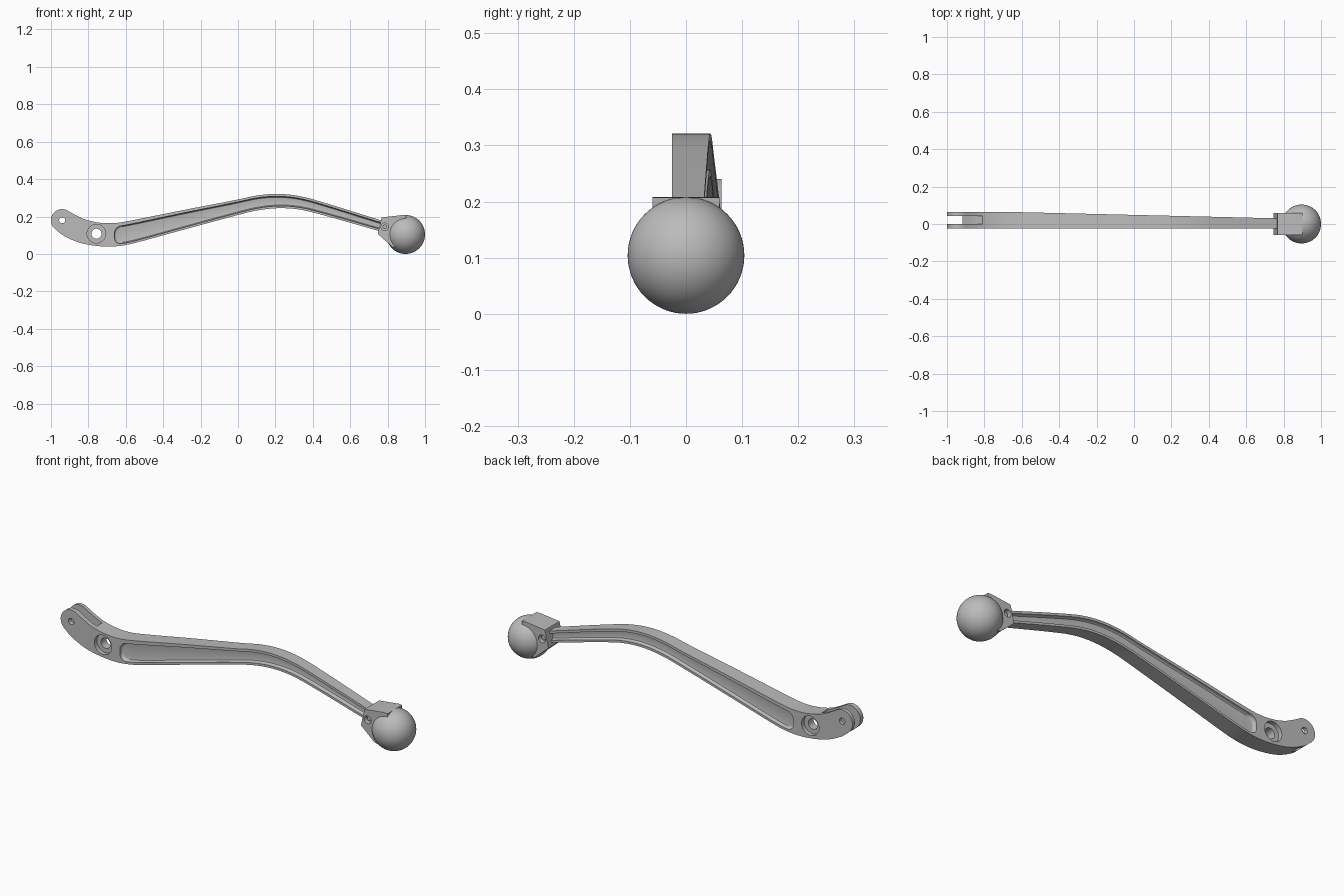
import bpy, bmesh, math
from mathutils import Vector

if "Cube" in bpy.data.objects:
    bpy.data.objects.remove(bpy.data.objects["Cube"], do_unlink=True)

metal = bpy.data.materials.new("satin grey metal")
metal.use_nodes = True
GREY = (0.5, 0.5, 0.5, 1)
metal.diffuse_color = GREY
metal.node_tree.nodes["Principled BSDF"].inputs["Base Color"].default_value = GREY

# Edge curves of the arm, as height along x
TOP = [(-0.92, 0.237), (-0.88, 0.214), (-0.82, 0.185), (-0.74, 0.167), (-0.66, 0.165),
       (-0.58, 0.177), (-0.3, 0.233), (0, 0.291), (0.1, 0.312), (0.2, 0.321),
       (0.3, 0.314), (0.4, 0.292), (0.77, 0.178), (0.86, 0.15)]
BOTTOM = [(-0.975, 0.131), (-0.94, 0.102), (-0.86, 0.064), (-0.78, 0.046), (-0.69, 0.039),
          (-0.61, 0.046), (-0.53, 0.064), (-0.3, 0.127), (0, 0.208), (0.1, 0.232),
          (0.2, 0.244), (0.3, 0.241), (0.4, 0.222), (0.77, 0.118), (0.86, 0.093)]
PIVOT = Vector((-0.94, 0.18))
R = 0.06
FRONT = -0.025


def curve(pts, x):
    """Smooth height through the points."""
    n = len(pts)
    i = max(k for k in range(n - 1) if pts[k][0] <= x or k == 0)

    def slope(k):
        a, b = pts[max(k - 1, 0)], pts[min(k + 1, n - 1)]
        return (b[1] - a[1]) / (b[0] - a[0])
    (x0, z0), (x1, z1) = pts[i], pts[i + 1]
    h = x1 - x0
    t = (x - x0) / h
    return (z0 * (2*t**3 - 3*t*t + 1) + z1 * (3*t*t - 2*t**3)
            + h * slope(i) * (t**3 - 2*t*t + t) + h * slope(i + 1) * (t**3 - t*t))


def arm_edges(x):
    cap = math.sqrt(max(R * R - (x - PIVOT.x) ** 2, 0))
    top = PIVOT.y + cap if x < TOP[0][0] else curve(TOP, x)
    low = PIVOT.y - cap if x < BOTTOM[0][0] else curve(BOTTOM, x)
    return top, low


def back(x):
    return 0.063 - 0.033 * max(0, x + 0.6) / 1.38


def finish(name, bm):
    bmesh.ops.remove_doubles(bm, verts=bm.verts, dist=1e-5)
    bmesh.ops.recalc_face_normals(bm, faces=bm.faces)
    me = bpy.data.meshes.new(name)
    bm.to_mesh(me)
    bm.free()
    me.materials.append(metal)
    ob = bpy.data.objects.new(name, me)
    bpy.context.collection.objects.link(ob)
    return ob


def loft(name, rings):
    """Solid through rings, each a row of (top, bottom) point pairs."""
    bm = bmesh.new()
    rows = [[(bm.verts.new(t), bm.verts.new(b)) for t, b in ring] for ring in rings]
    for row in (rows[0], rows[-1]):
        for p, q in zip(row, row[1:]):
            bm.faces.new((p[0], q[0], q[1], p[1]))
    for r, s in zip(rows, rows[1:]):
        for i in range(len(r) - 1):
            for k in (0, 1):
                bm.faces.new((r[i][k], r[i + 1][k], s[i + 1][k], s[i][k]))
        for e in (0, -1):
            bm.faces.new((r[e][0], r[e][1], s[e][1], s[e][0]))
    return finish(name, bm)


def prism(name, outline, y0, y1):
    bm = bmesh.new()
    f = bm.faces.new([bm.verts.new((x, y0, z)) for x, z in outline])
    new = bmesh.ops.extrude_face_region(bm, geom=[f])["geom"]
    bmesh.ops.translate(bm, vec=(0, y1 - y0, 0),
                        verts=[v for v in new if isinstance(v, bmesh.types.BMVert)])
    return finish(name, bm)


def rod(name, x, z, r, y0, y1):
    bpy.ops.mesh.primitive_cylinder_add(vertices=32, radius=r, depth=y1 - y0,
                                        location=(x, (y0 + y1) / 2, z),
                                        rotation=(math.pi / 2, 0, 0))
    ob = bpy.context.object
    ob.name = name
    ob.data.materials.append(metal)
    return ob


def cut(ob, cutters):
    bpy.context.view_layer.objects.active = ob
    for c in cutters:
        c.hide_render = True
        m = ob.modifiers.new("cut", "BOOLEAN")
        m.operation, m.solver, m.object = "DIFFERENCE", "EXACT", c
        bpy.ops.object.modifier_apply(modifier=m.name)
        bpy.data.objects.remove(c, do_unlink=True)


def smooth(ob):
    bpy.ops.object.select_all(action="DESELECT")
    ob.select_set(True)
    bpy.context.view_layer.objects.active = ob
    bpy.ops.object.shade_smooth_by_angle(angle=math.radians(30))


# Arm: round fork end, then a swept bar that thins towards the knob
xs = [-1 + R * (1 - math.cos(math.pi / 2 * i / 10)) for i in range(11)]
xs += [-0.94 + 1.8 * i / 90 for i in range(1, 91)]


def arm_ring(yf):
    return [[(x, yf(x), z) for z in arm_edges(x)] for x in xs]


arm = loft("lever_arm", [arm_ring(lambda x: FRONT), arm_ring(back)])


# Long filleted pockets in both faces
def pocket_ring(inset, yf):
    start, radius = -0.66 + inset, 0.035
    ring = []
    for i in range(81):
        d = 1.49 * (i / 80) ** 1.7
        x = start + d * (0.83 - start) / 1.49
        gap = max(radius - (x - start), 0)
        corner = radius - math.sqrt(radius ** 2 - gap ** 2)
        top, low = arm_edges(x)
        extra = 0.006 * max(0, min(1, -x / 0.6))
        ring.append([(x, yf(x), top - 0.013 - extra - inset - corner),
                     (x, yf(x), low + 0.012 + inset + corner)])
    return ring


STEPS = [(0, -0.02), (0, 0.011), (0.002, 0.016), (0.005, 0.019), (0.009, 0.02)]
front_pocket = loft("front_pocket_cutter",
                    [pocket_ring(i, lambda x, d=d: FRONT + d) for i, d in STEPS])
back_pocket = loft("back_pocket_cutter",
                   [pocket_ring(i, lambda x, d=d: back(x) - d) for i, d in STEPS])

# Fork slot, pivot pin hole and counterbored mounting hole
slot = prism("slot_cutter", [(-1.1, 0.0), (-0.95, 0.0), (-0.92, 0.087), (-0.885, 0.125),
                             (-0.845, 0.155), (-0.81, 0.175), (-0.8, 0.3), (-1.1, 0.3)],
             0.0, 0.044)
cut(arm, [front_pocket, back_pocket, slot,
          rod("pin_cutter", PIVOT.x, PIVOT.y, 0.016, -0.1, 0.1),
          rod("bolt_cutter", -0.757, 0.108, 0.027, -0.1, 0.1),
          rod("front_bore_cutter", -0.757, 0.108, 0.05, -0.1, FRONT + 0.022),
          rod("back_bore_cutter", -0.757, 0.108, 0.05, 0.041, 0.1)])
smooth(arm)

# Angular collar clamping the bar, with a screw recess on each side
SX, SZ = 0.785, 0.145
collar = prism("knob_collar", [(0.768, 0.195), (0.747, 0.107), (0.825, 0.038),
                               (0.88, 0.03), (0.9, 0.207), (0.88, 0.208)], -0.06, 0.06)
cut(collar, [rod("front_screw_cutter", SX, SZ, 0.02, -0.1, -0.035),
             rod("back_screw_cutter", SX, SZ, 0.02, 0.035, 0.1)])
smooth(collar)
smooth(rod("clamp_screw", SX, SZ, 0.012, -0.045, 0.045))

# Ball knob
bpy.ops.mesh.primitive_uv_sphere_add(segments=64, ring_count=32, radius=0.104,
                                     location=(0.896, 0, 0.104))
knob = bpy.context.object
knob.name = "ball_knob"
knob.data.materials.append(metal)
smooth(knob)
